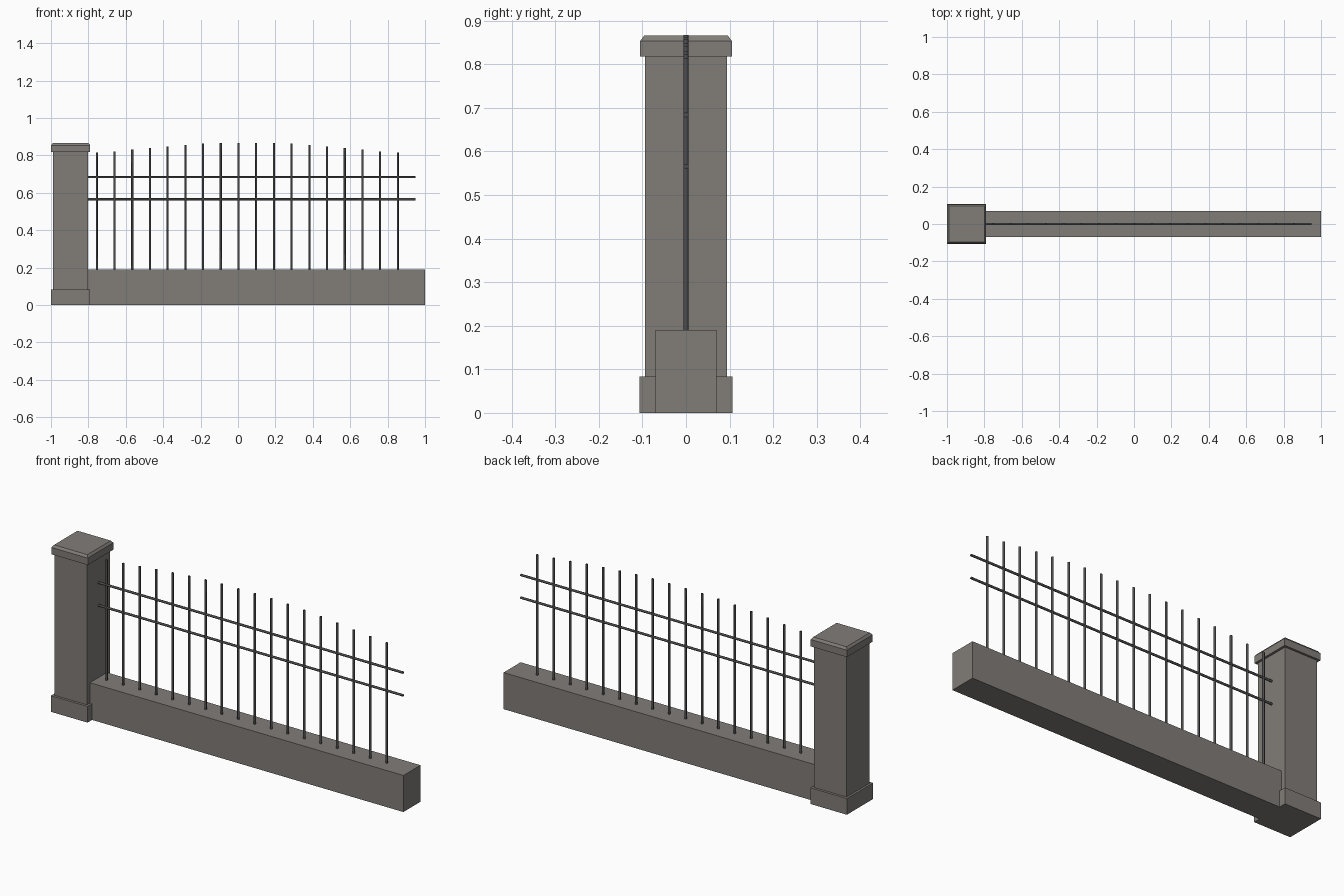
import bpy, bmesh, math
from mathutils import Matrix

if "Cube" in bpy.data.objects:
    bpy.data.objects.remove(bpy.data.objects["Cube"])


def material(name, rgb):
    m = bpy.data.materials.new(name)
    m.diffuse_color = (*rgb, 1)
    m.use_nodes = True
    m.node_tree.nodes["Principled BSDF"].inputs["Base Color"].default_value = m.diffuse_color
    return m


STONE = material("warm grey stone", (0.22, 0.205, 0.19))
METAL = material("dark grey metal", (0.075, 0.075, 0.078))


def add_object(name, bm, mat):
    me = bpy.data.meshes.new(name)
    bm.to_mesh(me)
    bm.free()
    me.materials.append(mat)
    ob = bpy.data.objects.new(name, me)
    bpy.context.collection.objects.link(ob)
    return ob


def box(name, x0, x1, half_y, z0, z1, mat, chamfer=(0, 0)):
    """Box; chamfer=(inset, height) slopes in the top edge."""
    bm = bmesh.new()
    bmesh.ops.create_cube(bm, size=1)
    inset, rise = chamfer
    for v in bm.verts:
        v.co.x = x0 if v.co.x < 0 else x1
        v.co.y = math.copysign(half_y, v.co.y)
        v.co.z = z0 if v.co.z < 0 else z1 - rise
    if rise:
        top = max(bm.faces, key=lambda f: f.calc_center_median().z)
        new = bmesh.ops.extrude_face_region(bm, geom=[top])["geom"]
        bmesh.ops.delete(bm, geom=[top], context='FACES_ONLY')
        cx = (x0 + x1) / 2
        for v in (g for g in new if isinstance(g, bmesh.types.BMVert)):
            v.co.x -= math.copysign(inset, v.co.x - cx)
            v.co.y -= math.copysign(inset, v.co.y)
            v.co.z += rise
        bmesh.ops.recalc_face_normals(bm, faces=bm.faces[:])
    return add_object(name, bm, mat)


def rod(name, start, length, axis, radius=0.006):
    """Eight-sided bar from start along X or Z."""
    bm = bmesh.new()
    bmesh.ops.create_cone(bm, cap_ends=True, segments=8, radius1=radius,
                          radius2=radius, depth=length)
    bm.transform(Matrix.Translation((0, 0, length / 2)) @
                 Matrix.Rotation(math.pi / 8, 4, 'Z'))
    if axis == 'X':
        bm.transform(Matrix.Rotation(math.pi / 2, 4, 'Y'))
    bm.transform(Matrix.Translation(start))
    ob = add_object(name, bm, METAL)
    ob.data.shade_smooth()
    bpy.context.view_layer.objects.active = ob
    ob.select_set(True)
    bpy.ops.object.shade_smooth_by_angle(angle=math.radians(50))
    ob.select_set(False)
    return ob


# Stone pillar and low wall
box("pillar_base", -1.0, -0.79, 0.107, 0, 0.084, STONE)
box("pillar_shaft", -0.989, -0.802, 0.094, 0.084, 0.82, STONE)
box("pillar_cap", -0.999, -0.79, 0.105, 0.818, 0.866, STONE, (0.009, 0.012))
box("low_wall", -0.81, 1.0, 0.07, 0, 0.19, STONE)

# Horizontal rails, running into the pillar
for name, z in (("upper_rail", 0.684), ("lower_rail", 0.566)):
    rod(name, (-0.85, 0, z), 1.80, 'X')

# Pickets with a gently arched top, symmetric about x = 0.05
heights = [0.867, 0.867, 0.863, 0.857, 0.849, 0.841, 0.831, 0.822, 0.815]
SPACING = 0.0947
for i, top in enumerate(heights):
    for side in (-1, 1):
        x = 0.05 + side * (i + 0.5) * SPACING
        rod("picket", (x, 0, 0.17), top - 0.17, 'Z')
